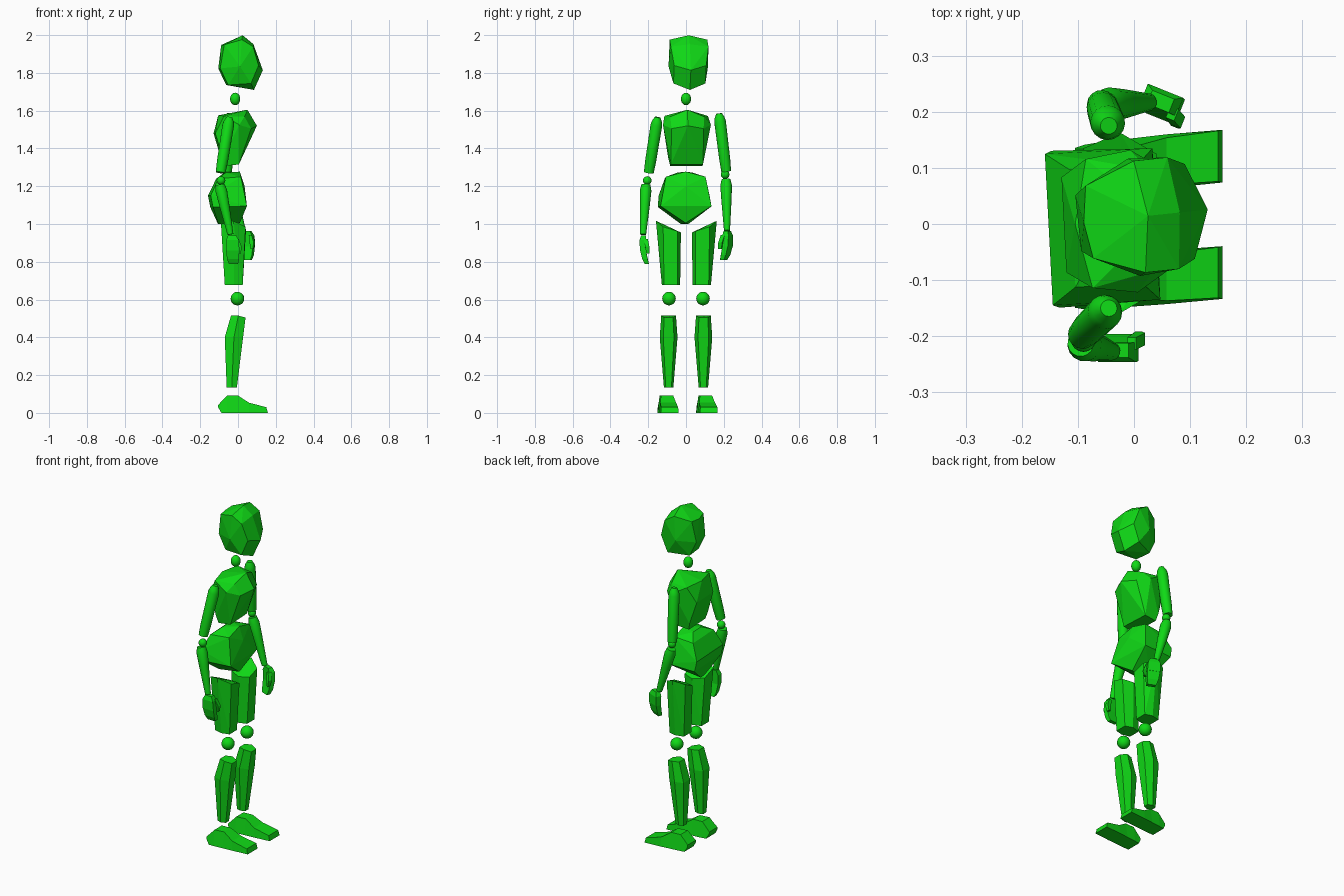
import bpy, bmesh, math
from mathutils import Vector, Matrix

if "Cube" in bpy.data.objects:
    bpy.data.objects.remove(bpy.data.objects["Cube"])

green = bpy.data.materials.new("bright_green")
green.diffuse_color = (0.005, 0.70, 0.008, 1)
green.use_nodes = True
green.node_tree.nodes["Principled BSDF"].inputs["Base Color"].default_value = green.diffuse_color


def finish(name, bm, smooth=False):
    bmesh.ops.recalc_face_normals(bm, faces=bm.faces)
    me = bpy.data.meshes.new(name)
    bm.to_mesh(me)
    bm.free()
    me.materials.append(green)
    ob = bpy.data.objects.new(name, me)
    bpy.context.collection.objects.link(ob)
    if smooth:
        bpy.ops.object.select_all(action='DESELECT')
        ob.select_set(True)
        bpy.context.view_layer.objects.active = ob
        bpy.ops.object.shade_smooth_by_angle(angle=math.radians(35))
    return ob


def block(name, pts, centre=(0, 0, 0), yaw=0, mirror=True):
    """Faceted convex block; points (x, half width, z) are mirrored across y."""
    bm = bmesh.new()
    turn = Matrix.Rotation(math.radians(yaw), 3, 'Z')
    for x, y, z in pts:
        for s in ((1, -1) if mirror and y else (1,)):
            bm.verts.new(turn @ Vector((x, s * y, z)) + Vector(centre))
    hull = bmesh.ops.convex_hull(bm, input=bm.verts)
    extra = [v for v in hull["geom_interior"] if isinstance(v, bmesh.types.BMVert)]
    bmesh.ops.delete(bm, geom=extra, context='VERTS')
    bmesh.ops.dissolve_limit(bm, angle_limit=math.radians(4),
                             verts=bm.verts, edges=bm.edges)
    return finish(name, bm)


def loft(name, rings):
    """Skin between rings that have equal point counts, with capped ends."""
    bm = bmesh.new()
    loops = [[bm.verts.new(p) for p in r] for r in rings]
    n = len(loops[0])
    for a, b in zip(loops, loops[1:]):
        for i in range(n):
            j = (i + 1) % n
            bm.faces.new((a[i], a[j], b[j], b[i]))
    bm.faces.new(loops[0])
    bm.faces.new(loops[-1])
    return bm


def ball(name, centre, r, rz=None):
    bm = bmesh.new()
    m = Matrix.Translation(centre) @ Matrix.Diagonal((1, 1, (rz or r) / r, 1))
    bmesh.ops.create_uvsphere(bm, u_segments=16, v_segments=10, radius=r, matrix=m)
    finish(name, bm, True)


def limb(name, a, b, profile, n=16):
    """Turned limb from a to b; profile holds (fraction along, radius)."""
    a, b = Vector(a), Vector(b)
    q = (b - a).to_track_quat('Z', 'Y')
    rings = []
    for t, r in profile:
        rings.append([a.lerp(b, t) + q @ Vector((r * math.cos(k * math.tau / n),
                      r * math.sin(k * math.tau / n), 0)) for k in range(n)])
    finish(name, loft(name, rings), True)


# Head, with the face towards +x
block("head", [
    (0.015, 0, 1.985), (0.0, 0.10, 1.962), (0.072, 0, 1.938), (0.06, 0.10, 1.925),
    (0.122, 0, 1.80), (0.09, 0.085, 1.825), (0.075, 0, 1.696), (0.05, 0.085, 1.73),
    (-0.10, 0, 1.93), (-0.09, 0.065, 1.935), (-0.11, 0.05, 1.81), (-0.01, 0.105, 1.82),
    (-0.068, 0.05, 1.722)], (0.01, 0.013, 0.014), 6)
ball("neck", (-0.015, 0, 1.662), 0.027, 0.033)

# Chest and hips
block("chest", [
    (0.05, 0, 1.605), (0.03, 0.09, 1.568), (-0.08, 0.115, 1.572), (-0.105, 0, 1.575),
    (0.10, 0, 1.52), (0.065, 0.085, 1.505), (0.0, 0.127, 1.525), (-0.125, 0.085, 1.48),
    (0.0, 0.085, 1.315), (-0.075, 0.085, 1.308), (-0.085, 0.095, 1.35)],
    (0, 0.005, 0), 3)
block("hips", [
    (0.01, 0, 1.277), (0.01, 0.105, 1.25), (-0.07, 0.04, 1.272), (-0.11, 0.105, 1.24),
    (0.035, 0, 1.20), (0.04, 0.135, 1.095), (-0.152, 0.135, 1.15), (-0.14, 0.14, 1.09),
    (0.01, 0, 1.005), (-0.105, 0.02, 1.0)], (0, -0.002, 0), 3)

# Arms: shoulder, elbow and wrist positions differ slightly in the pose
arms = {
    "left": [(-0.045, 0.175, 1.585), (-0.058, 0.213, 1.278), (-0.052, 0.207, 1.262),
             (-0.052, 0.212, 1.235), (0.025, 0.217, 0.965)],
    "right": [(-0.045, -0.15, 1.565), (-0.092, -0.197, 1.272), (-0.09, -0.205, 1.23),
              (-0.095, -0.212, 1.208), (-0.04, -0.227, 0.945)]}
for side, (shoulder, upper_end, elbow, fore_top, wrist) in arms.items():
    limb(side + "_upper_arm", shoulder, upper_end,
         [(0, 0.015), (0.07, 0.026), (0.14, 0.031), (0.8, 0.029), (1, 0.026)])
    ball(side + "_elbow", elbow, 0.023)
    limb(side + "_forearm", fore_top, wrist,
         [(0, 0.024), (0.12, 0.031), (0.4, 0.027), (1, 0.016)])

# Hands: palm, curled fingers and thumb
for side, s, c, yaw in (("left", 1, (0.048, 0.217, 0.962), -22),
                        ("right", -1, (-0.03, -0.224, 0.94), 0)):
    def hand(name, sections):
        pts = [(x, s * y, z) for z, x0, x1, y0, y1 in sections
               for x in (x0, x1) for y in (y0, y1)]
        block(side + name, pts, c, yaw, mirror=False)
    hand("_palm", [(0, -0.022, 0.02, -0.012, 0.014), (-0.025, -0.034, 0.034, -0.013, 0.022),
                   (-0.08, -0.034, 0.038, -0.012, 0.02)])
    hand("_fingers", [(-0.08, -0.033, 0.037, -0.012, 0.019),
                      (-0.125, -0.028, 0.036, -0.02, 0.008),
                      (-0.152, -0.018, 0.03, -0.028, -0.006)])
    hand("_thumb", [(-0.02, 0.018, 0.034, -0.022, 0.0), (-0.06, 0.03, 0.05, -0.03, -0.008),
                    (-0.095, 0.032, 0.045, -0.032, -0.014)])

# Legs
for side, s, dy in (("left", 1, 0), ("right", -1, 0.004)):
    # Thigh: slanted top that rises to the outside
    block(side + "_thigh", [(x, s * y, z) for x, y, z in (
        (-0.025, 0.163, 1.017), (0.04, 0.125, 0.985), (0.042, 0.05, 0.962),
        (-0.02, 0.031, 0.955), (-0.085, 0.06, 0.965), (-0.09, 0.135, 1.0),
        (0.025, 0.12, 0.677), (0.025, 0.05, 0.677), (-0.02, 0.035, 0.677),
        (-0.07, 0.05, 0.677), (-0.07, 0.12, 0.677), (-0.02, 0.132, 0.677))],
        (0, dy, 0), 0, False)
    ball(side + "_knee", (-0.003, s * 0.09, 0.605), 0.036)

    # Shin: six-sided, calf swelling to the rear
    rings = []
    for z, x0, x1, w in ((0.515, -0.037, 0.04, 0.039), (0.40, -0.07, 0.027, 0.047),
                         (0.135, -0.06, -0.006, 0.025)):
        xm, yc = (x0 + x1) / 2, s * 0.092
        rings.append([(x, yc + y, z - (0.01 if x == x1 and z > 0.5 else 0)) for x, y in (
            (x1, w * 0.6), (xm, w), (x0, w * 0.65),
            (x0, -w * 0.65), (xm, -w), (x1, -w * 0.6))])
    finish(side + "_shin", loft("shin", rings))

    # Foot: heel-to-toe sections (x, bottom, top, half width, upper half width)
    yc, drift = (0.106, 0.10) if s > 0 else (-0.10, 0.09)
    rings = []
    for x, z0, z1, w, wt in ((-0.105, 0.03, 0.042, 0.04, 0.038),
                             (-0.088, 0.0, 0.06, 0.044, 0.036),
                             (-0.058, 0.0, 0.092, 0.046, 0.034),
                             (0.0, 0.0, 0.092, 0.047, 0.032),
                             (0.058, 0.0, 0.054, 0.048, 0.042),
                             (0.15, 0.0, 0.03, 0.047, 0.045)):
        y = yc + drift * x
        toe = 0.008 if x > 0.1 else 0
        rings.append([(x + toe, y - w, z0), (x + toe, y + w, z0),
                      (x, y + wt, z1), (x, y - wt, z1)])
    finish(side + "_foot", loft("foot", rings))
